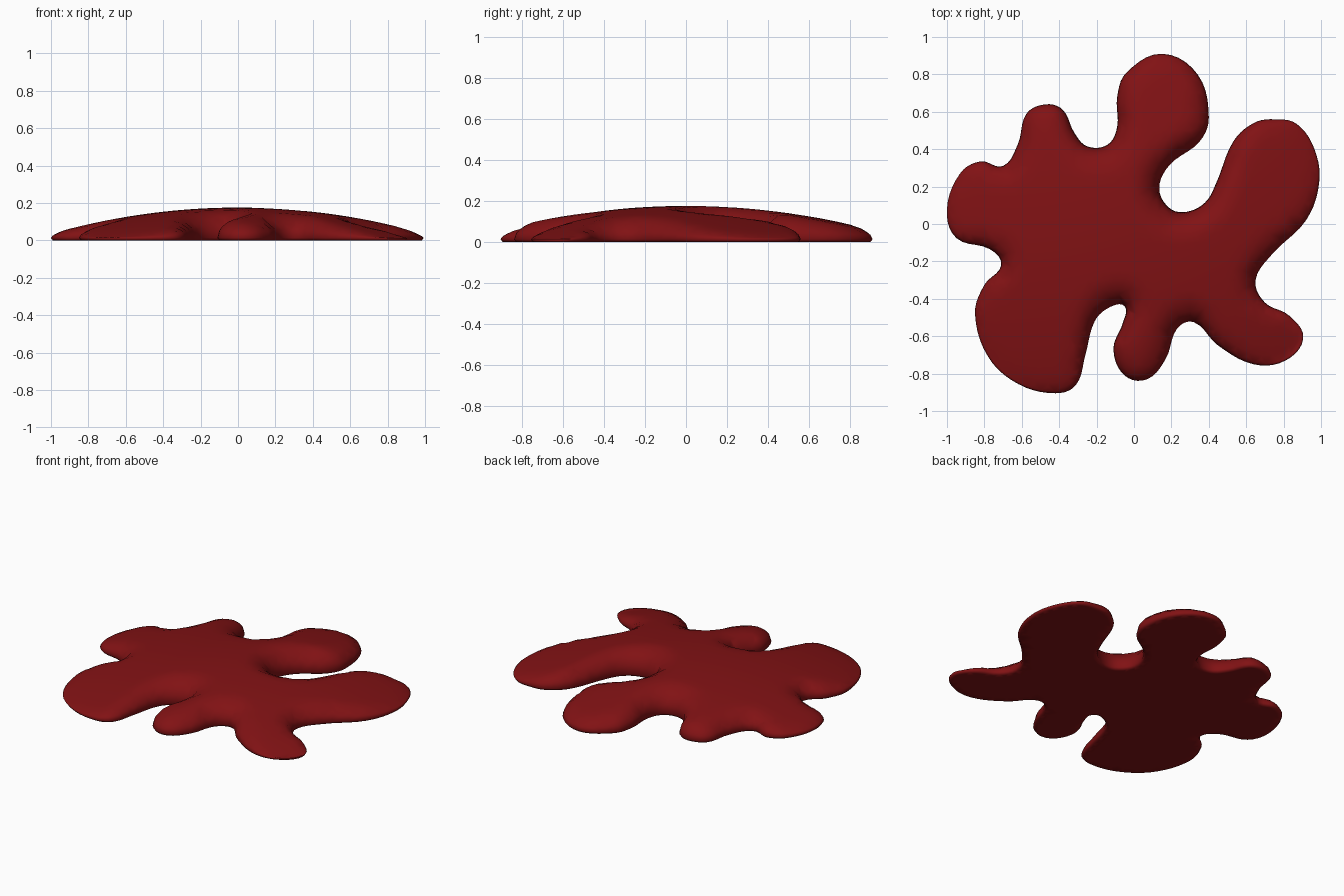
import bpy, math
from mathutils import Vector
from mathutils.geometry import delaunay_2d_cdt, interpolate_bezier

if "Cube" in bpy.data.objects:
    bpy.data.objects.remove(bpy.data.objects["Cube"])

# Outline of the splat seen from above, counterclockwise
OUTLINE = [(.99, .22), (.965, .40), (.87, .535), (.75, .56), (.64, .54), (.53, .44), (.44, .22),
           (.38, .115), (.28, .065), (.19, .085), (.135, .19), (.19, .315), (.35, .44), (.40, .57),
           (.34, .80), (.15, .91), (-.04, .81), (-.09, .68), (-.09, .52), (-.14, .425), (-.25, .415),
           (-.32, .49), (-.38, .61), (-.47, .64), (-.575, .59), (-.62, .43), (-.70, .31), (-.82, .335),
           (-.93, .27), (-1.0, .08), (-.95, -.075), (-.77, -.135), (-.71, -.22), (-.80, -.325),
           (-.85, -.48), (-.78, -.71), (-.62, -.855), (-.42, -.905), (-.31, -.86), (-.26, -.70),
           (-.21, -.52), (-.13, -.445), (-.05, -.44), (-.06, -.53), (-.11, -.67), (-.05, -.81),
           (.07, -.83), (.17, -.72), (.23, -.56), (.32, -.525), (.45, -.65), (.64, -.75), (.81, -.73),
           (.905, -.61), (.83, -.49), (.70, -.42), (.65, -.30), (.74, -.16), (.92, .02)]


def smooth_loop(points, steps):
    pts = [Vector(p) for p in points]
    n, out = len(pts), []
    for i in range(n):
        p0, p1, p2, p3 = (pts[(i + k) % n] for k in (-1, 0, 1, 2))
        seg = (p2 - p1).length
        h1 = p1 + (p2 - p0).normalized() * seg * .36
        h2 = p2 - (p3 - p1).normalized() * seg * .36
        out += [Vector(v[:2]) for v in interpolate_bezier(p1, h1, h2, p2, steps + 1)[:-1]]
    return out


rim = smooth_loop(OUTLINE, 5)
n = len(rim)


def edge_distance(p):
    best = 9
    for i in range(n):
        a = rim[i - 1]
        d = rim[i] - a
        t = max(0, min(1, (p - a).dot(d) / d.length_squared))
        best = min(best, (p - a - d * t).length_squared)
    return math.sqrt(best)


def inside(p):
    hit = False
    for i in range(n):
        a, b = rim[i - 1], rim[i]
        if (a.y > p.y) != (b.y > p.y) and p.x < a.x + (p.y - a.y) / (b.y - a.y) * (b.x - a.x):
            hit = not hit
    return hit


# Inner points: rows following the rim, then an even grid
points = list(rim)
for off in (.01, .028, .055):
    for i in range(0, n, 1 if off < .02 else 2):
        t = (rim[(i + 1) % n] - rim[i - 1]).normalized()
        p = rim[i] + Vector((-t.y, t.x)) * off
        if inside(p) and edge_distance(p) > off * .93:
            points.append(p)
S = .05
for i in range(-21, 22):
    for j in range(-20, 21):
        p = Vector((i * S + (j % 2) * S / 2, j * S))
        if inside(p) and edge_distance(p) > .075:
            points.append(p)

flat, _, tris, *_ = delaunay_2d_cdt(points, [(i, (i + 1) % n) for i in range(n)],
                                    [list(range(n))], 1, 1e-5)

# Domed top with rounded shoulders, flat underside, shared rim
RIM_Z = .014
verts, under = [], []
for p in flat:
    d = edge_distance(p)
    height = .176 - .14 * p.length_squared
    width = .05 + .6 * height
    s = 1 - min(1, d / width)
    verts.append((p.x, p.y, RIM_Z + (height - RIM_Z) * math.sqrt(1 - s * s)))
for i, p in enumerate(flat):
    if edge_distance(p) < 1e-4:
        under.append(i)
    else:
        under.append(len(verts))
        verts.append((p.x, p.y, 0))
faces = [tuple(f) for f in tris] + [tuple(under[v] for v in reversed(f)) for f in tris]

mesh = bpy.data.meshes.new("splat")
mesh.from_pydata(verts, [], faces)
mesh.validate()
mesh.shade_smooth()
splat = bpy.data.objects.new("splat", mesh)
bpy.context.collection.objects.link(splat)

# Dark red
mat = bpy.data.materials.new("dark_red")
mat.diffuse_color = (.22, .006, .007, 1)
mat.use_nodes = True
mat.node_tree.nodes["Principled BSDF"].inputs["Base Color"].default_value = mat.diffuse_color
mesh.materials.append(mat)
